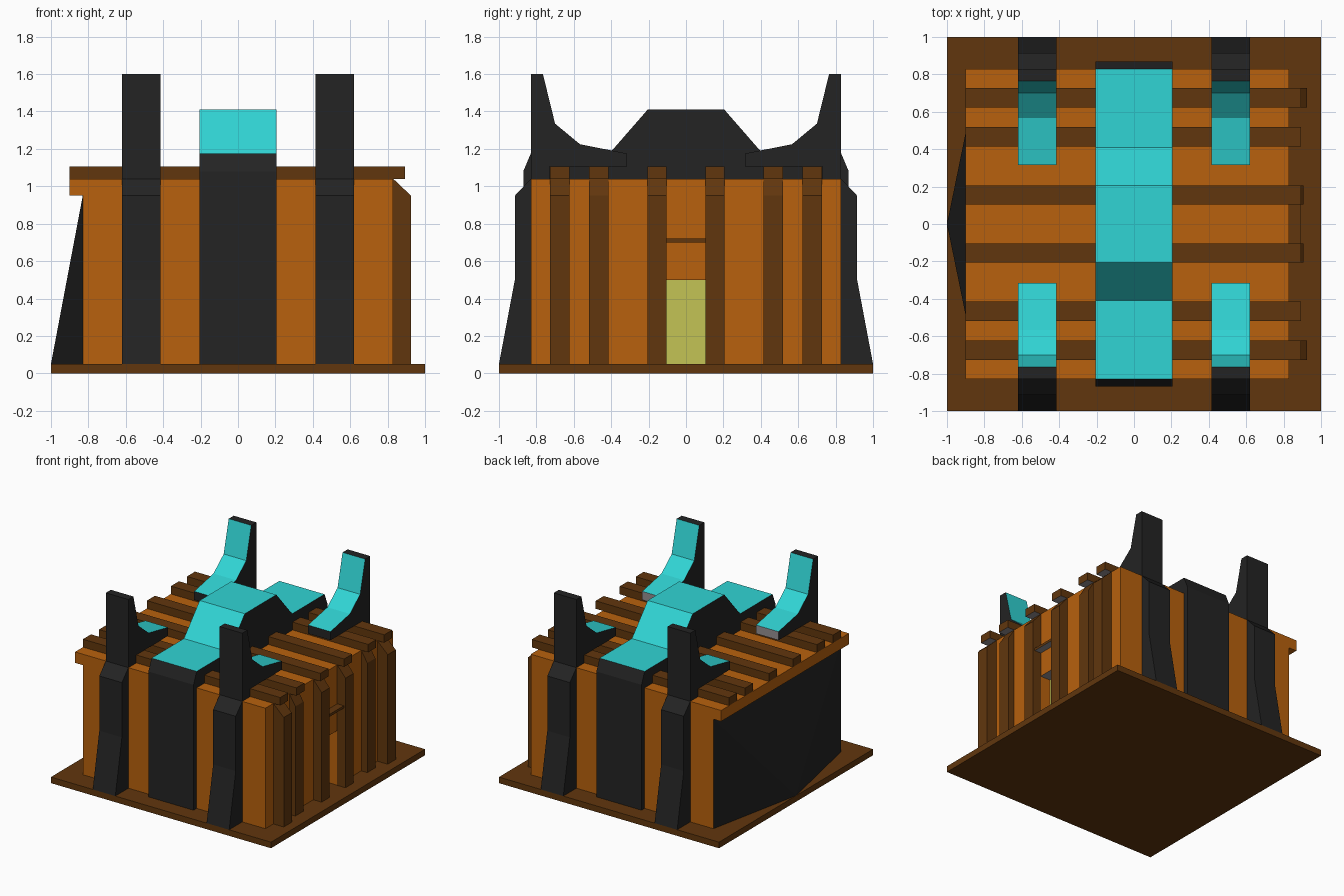
import bpy
import bmesh
from mathutils import Vector

if "Cube" in bpy.data.objects:
    bpy.data.objects.remove(bpy.data.objects["Cube"])


def material(name, r, g, b):
    m = bpy.data.materials.new(name)
    m.use_nodes = True
    m.diffuse_color = (r, g, b, 1)
    m.node_tree.nodes["Principled BSDF"].inputs["Base Color"].default_value = (r, g, b, 1)
    return m


ORANGE = material("orange_wood", 0.48, 0.12, 0.004)
BROWN = material("dark_brown_wood", 0.12, 0.037, 0.004)
BLACK = material("charcoal", 0.017, 0.017, 0.017)
CYAN = material("cyan_panel", 0.03, 0.66, 0.66)
YELLOW = material("yellow_door", 0.55, 0.55, 0.09)
GREY = material("grey_underside", 0.3, 0.28, 0.29)


def finish(name, bm, mats, rule=None):
    bmesh.ops.recalc_face_normals(bm, faces=bm.faces[:])
    if rule:
        for f in bm.faces:
            f.material_index = rule(f.normal, f.calc_center_median())
    me = bpy.data.meshes.new(name)
    bm.to_mesh(me)
    bm.free()
    for m in mats:
        me.materials.append(m)
    ob = bpy.data.objects.new(name, me)
    bpy.context.scene.collection.objects.link(ob)
    return ob


def prism(name, profile, place, depth, mats, rule=None):
    """Extrude a profile; place(a, b) gives its 3D points."""
    bm = bmesh.new()
    face = bm.faces.new([bm.verts.new(place(a, b)) for a, b in profile])
    new = bmesh.ops.extrude_face_region(bm, geom=[face])["geom"]
    verts = [v for v in new if isinstance(v, bmesh.types.BMVert)]
    bmesh.ops.translate(bm, verts=verts, vec=Vector(depth))
    return finish(name, bm, mats, rule)


def box(name, x, y, z, mats, rule=None):
    profile = [(x[0], y[0]), (x[1], y[0]), (x[1], y[1]), (x[0], y[1])]
    return prism(name, profile, lambda a, b: (a, b, z[0]), (0, 0, z[1] - z[0]), mats, rule)


def grey_below(n, c):
    return 1 if n.z < -0.9 else 0


W = 0.83        # half width of the hall
DOOR = 0.105    # half width of the doorway
FLOOR, TOP = 0.05, 1.04

# Base plate and hall walls with a recessed doorway
box("base_plate", (-1, 1), (-1, 1), (0, FLOOR), [BROWN])
box("hall_core", (-W, 0.73), (-W, W), (FLOOR, TOP), [ORANGE])
box("door_wall_front", (0.73, W), (-W, -DOOR), (FLOOR, TOP), [ORANGE])
box("door_wall_back", (0.73, W), (DOOR, W), (FLOOR, TOP), [ORANGE])
box("door_lintel", (0.73, W), (-DOOR, DOOR), (0.5, TOP), [ORANGE, GREY], grey_below)
box("door", (0.73, 0.738), (-DOOR, DOOR), (FLOOR, 0.5), [YELLOW])
box("door_awning", (W, 0.89), (-DOOR, DOOR), (0.7, 0.72), [BROWN, GREY], grey_below)
box("roof_overhang", (-0.9, -W), (-W, W), (0.95, TOP), [ORANGE])

# Roof planks and the matching wall ribs
for side, s in (("back", 1), ("front", -1)):
    for label, y, reach in (("inner", 0.155, 0.905), ("middle", 0.467, 0.885), ("outer", 0.675, 0.925)):
        lo, hi = s * y - 0.052, s * y + 0.052
        box(f"{side}_{label}_roof_plank", (-0.9, 0.893), (lo, hi), (TOP, 1.105),
            [BROWN, GREY], grey_below)
        prism(f"{side}_{label}_wall_rib",
              [(W, FLOOR), (reach, FLOOR), (reach, 0.95), (W, TOP)],
              lambda a, b: (a, lo, b), (0, hi - lo, 0), [BROWN])

# Corner buttresses that curve over the roof with cyan inner faces
ARM = [(1, FLOOR), (0.915, 0.5), (0.915, 0.95), (W, TOP), (W, 1.6), (0.765, 1.6),
       (0.7, 1.335), (0.567, 1.225), (0.315, 1.175), (0.315, 1.105),
       (0.73, 1.105), (0.73, 1.02), (0.8, 1.02), (0.8, FLOOR)]
for side, s in (("back", 1), ("front", -1)):
    def arm_rule(n, c, s=s):
        if abs(n.x) > 0.5 or c.z < 1.12:
            return 0
        if abs(c.y) < 0.32:
            return 2 if s < 0 else 0
        return 1 if n.y * s < -0.1 else 0
    for label, x in (("left", 0.415), ("right", -0.62)):
        prism(f"{side}_{label}_buttress", ARM, lambda a, b: (x, s * a, b),
              (0.205, 0, 0), [BLACK, CYAN, GREY], arm_rule)

# Central band over the hall with a raised cyan ridge
half = [(0.87, FLOOR), (0.87, 1.08), (W, 1.175), (0.41, 1.175), (0.205, 1.41)]
band = half + [(-y, z) for y, z in reversed(half)]
prism("central_band", band, lambda a, b: (-0.205, a, b), (0.41, 0, 0), [BLACK, CYAN],
      lambda n, c: 1 if n.z > 0.5 and c.z > 1.15 else 0)

# Sloping wedge against the right wall
bm = bmesh.new()
for p in [(-1, 0, FLOOR)] + [(-W, y, z) for y in (-W, W) for z in (FLOOR, 0.95)]:
    bm.verts.new(p)
bmesh.ops.convex_hull(bm, input=bm.verts[:])
finish("side_wedge", bm, [BLACK])
